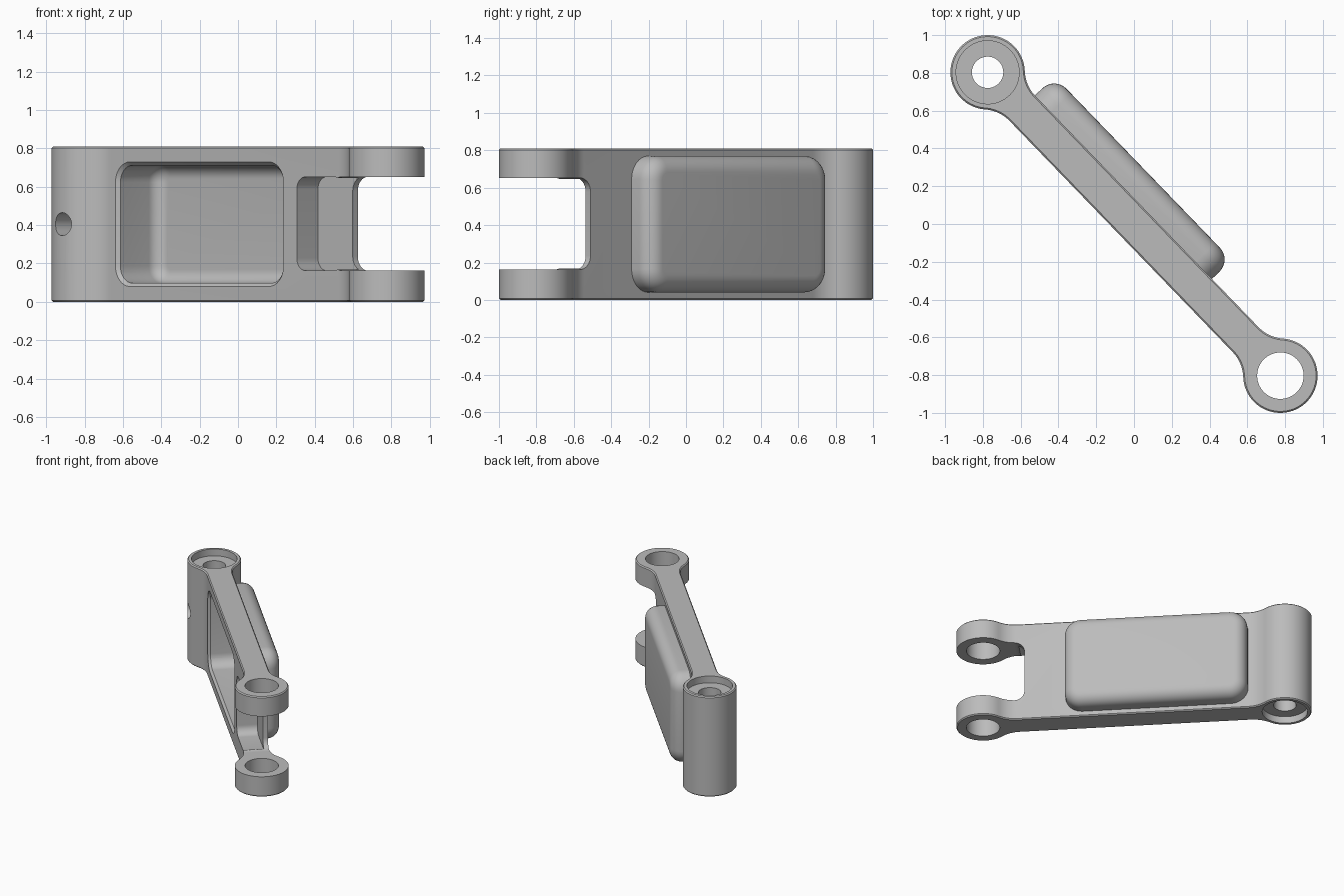
import bpy, bmesh, math
from mathutils import Matrix

cube = bpy.data.objects.get("Cube")
if cube:
    bpy.data.objects.remove(cube, do_unlink=True)

# Main dimensions; local frame is u along the arm, v across it, z up
AX, AY = 0.775, 0.803
L = 2 * math.hypot(AX, AY)
HEIGHT, MID = 0.81, 0.405
HUB_R, HALF_W, FILLET = 0.197, 0.095, 0.2
PLACE = Matrix.Translation((-AX, AY, 0)) @ Matrix.Rotation(math.atan2(-AY, AX), 4, 'Z')

grey = bpy.data.materials.new("grey_metal")
grey.use_nodes = True
grey.diffuse_color = (0.5, 0.5, 0.5, 1)
grey.node_tree.nodes["Principled BSDF"].inputs["Base Color"].default_value = (0.5, 0.5, 0.5, 1)


def arc(cx, cy, r, a0, a1, n):
    """Points on an arc, angles in degrees."""
    return [(cx + r * math.cos(math.radians(a0 + (a1 - a0) * i / n)),
             cy + r * math.sin(math.radians(a0 + (a1 - a0) * i / n))) for i in range(n + 1)]


def rounded(u0, u1, z0, z1, r, n=8):
    """Rounded rectangle outline."""
    return (arc(u1 - r, z1 - r, r, 0, 90, n) + arc(u0 + r, z1 - r, r, 90, 180, n)
            + arc(u0 + r, z0 + r, r, 180, 270, n) + arc(u1 - r, z0 + r, r, 270, 360, n))


def loft(name, rings, across=False, bevel=0, segs=1, both=False):
    """Solid through (outline, level) rings, stacked in z, or in v if across."""
    bm = bmesh.new()
    loops = [[bm.verts.new((a, lv, b) if across else (a, b, lv)) for a, b in pts]
             for pts, lv in rings]
    for lo, hi in zip(loops, loops[1:]):
        for i in range(len(lo)):
            j = (i + 1) % len(lo)
            bm.faces.new((lo[i], lo[j], hi[j], hi[i]))
    caps = [bm.faces.new(loops[0]), bm.faces.new(loops[-1])]
    bmesh.ops.recalc_face_normals(bm, faces=bm.faces)
    if bevel:
        edges = {e for f in (caps if both else caps[1:]) for e in f.edges}
        bmesh.ops.bevel(bm, geom=list(edges), offset=bevel, segments=segs,
                        profile=0.5, affect='EDGES')
    bm.transform(PLACE)
    me = bpy.data.meshes.new(name)
    bm.to_mesh(me)
    bm.free()
    me.materials.append(grey)
    ob = bpy.data.objects.new(name, me)
    bpy.context.collection.objects.link(ob)
    return ob


def bore(u, r, z0, z1):
    return loft("cutter", [(arc(u, 0, r, 0, 360 - 360 / 64, 63), z) for z in (z0, z1)])


# Arm outline: two hubs joined by a straight bar with filleted necks
fv = HALF_W + FILLET
fu = math.sqrt((HUB_R + FILLET) ** 2 - fv ** 2)
th = math.degrees(math.atan2(fv, fu))
half = arc(0, 0, HUB_R, 180, th, 28) + arc(fu, fv, FILLET, 180 + th, 270, 10)[1:]
half[0] = (-HUB_R, 0)
upper = half + [(L - u, v) for u, v in reversed(half)]
outline = upper + [(u, -v) for u, v in upper[-2:0:-1]]
arm = loft("link_arm", [(outline, 0), (outline, HEIGHT)], bevel=0.008, both=True)

# Rounded housing on the rear face
shell = rounded(0.262, 1.612, 0.04, 0.77, 0.125)
housing = loft("housing", [(shell, 0.0), (shell, 0.24)], True, 0.09, 8)

# Housing cavity with chamfered window on the front face
cavity = rounded(0.312, 1.538, 0.098, 0.712, 0.09)
cuts = [loft("cutter", [(cavity, -0.2), (cavity, 0.2)], True, 0.07, 8)]
cuts.append(loft("cutter", [
    (rounded(0.272, 1.578, 0.058, 0.752, 0.13), -0.117),
    (rounded(0.314, 1.536, 0.10, 0.71, 0.088), -0.075)], True))

# Fork: pocket at the front leaving a thin web, then the open slot
pocket = rounded(1.656, 2.0, 0.163, 0.652, 0.065)
slot = rounded(1.917, L + 0.5, 0.163, 0.652, 0.075)
cuts.append(loft("cutter", [(pocket, -0.3), (pocket, 0.058)], True))
cuts.append(loft("cutter", [(slot, -0.4), (slot, 0.4)], True))

# Hub bores, counterbores and the cross hole
cuts += [bore(0, 0.083, -0.1, 0.95), bore(L, 0.123, -0.1, 0.95),
         bore(0, 0.167, HEIGHT - 0.055, 0.95), bore(0, 0.167, -0.1, 0.055)]
cross = arc(0, MID, 0.06, 0, 352.5, 47)
cuts.append(loft("cutter", [(cross, -0.3), (cross, 0.0)], True))

# Apply the booleans and drop the helpers
bpy.context.view_layer.objects.active = arm
for tool, op in [(housing, 'UNION')] + [(c, 'DIFFERENCE') for c in cuts]:
    tool.hide_render = True
    mod = arm.modifiers.new("cut", 'BOOLEAN')
    mod.object, mod.operation, mod.solver = tool, op, 'EXACT'
    bpy.ops.object.modifier_apply(modifier=mod.name)
    bpy.data.objects.remove(tool, do_unlink=True)

bpy.ops.object.select_all(action='DESELECT')
arm.select_set(True)
bpy.ops.object.shade_smooth_by_angle(angle=math.radians(30))
